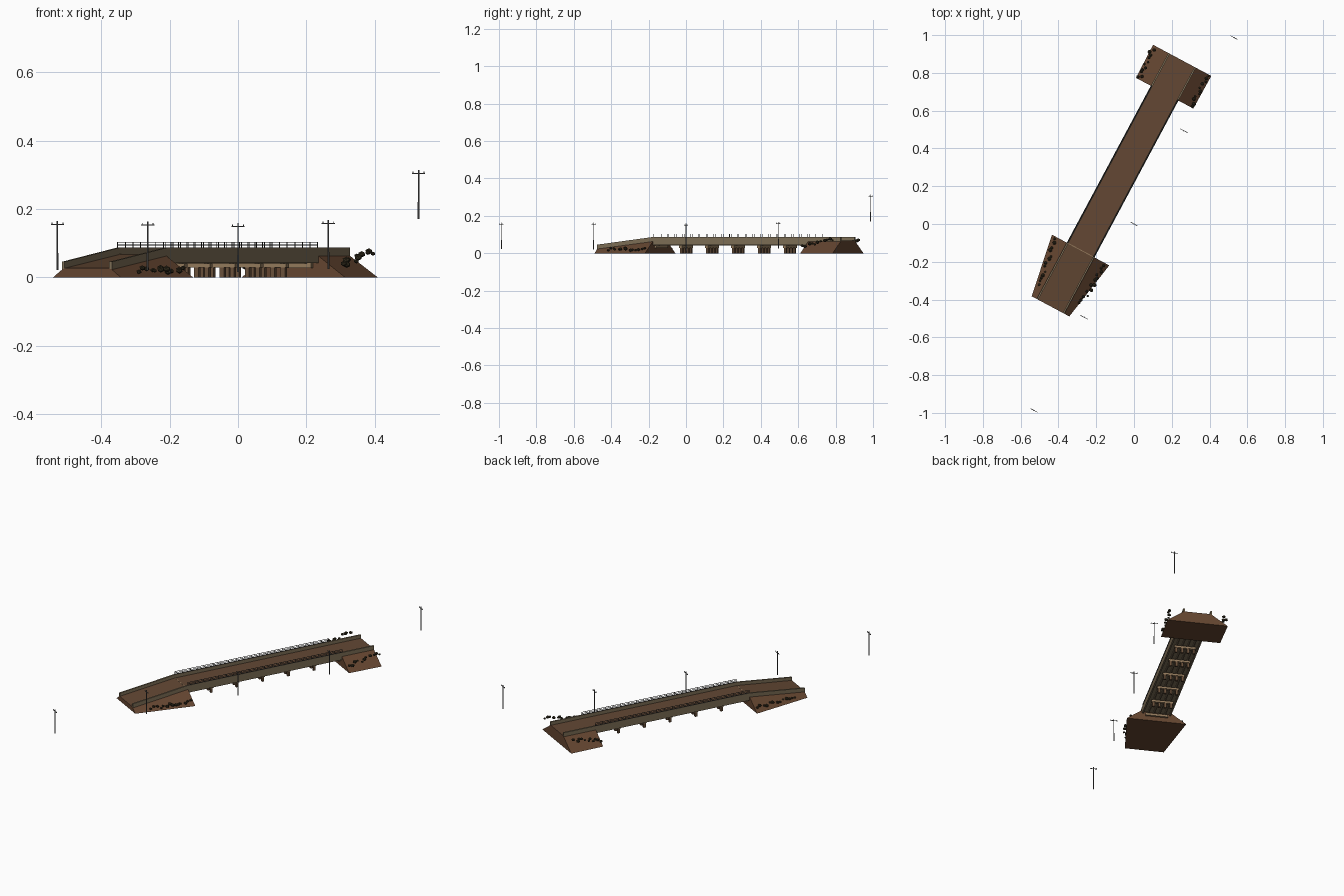
import bpy, bmesh, math, random
from mathutils import Matrix, Vector

random.seed(4)
if "Cube" in bpy.data.objects:
    bpy.data.objects.remove(bpy.data.objects["Cube"])

# Bridge frame: local x runs across the road, local y along it
FRAME = Matrix.Rotation(math.radians(-28.17), 4, 'Z')
MID = -0.184                                  # road centre line across
START, NEAR, FAR, END = -0.593, -0.255, 0.69, 0.884
HALF = 0.08                                   # half road width
LOW, HIGH = 0.025, 0.065                      # road heights


def material(name, *rgb):
    m = bpy.data.materials.new(name)
    m.use_nodes = True
    m.diffuse_color = (*rgb, 1)
    m.node_tree.nodes["Principled BSDF"].inputs["Base Color"].default_value = (*rgb, 1)
    return m


earth = material("brown_earth", 0.13, 0.061, 0.03)
road = material("road_brown", 0.125, 0.064, 0.034)
concrete = material("olive_concrete", 0.21, 0.16, 0.095)
cap_tan = material("tan_concrete", 0.3, 0.2, 0.11)
column_brown = material("column_brown", 0.15, 0.085, 0.045)
rail_dark = material("dark_rail", 0.04, 0.038, 0.035)
metal = material("grey_metal", 0.12, 0.12, 0.12)
leaf = material("dark_foliage", 0.035, 0.027, 0.013)


def finish(bm, name, mat):
    bmesh.ops.recalc_face_normals(bm, faces=bm.faces)
    bm.transform(FRAME)
    me = bpy.data.meshes.new(name)
    bm.to_mesh(me)
    bm.free()
    me.materials.append(mat)
    ob = bpy.data.objects.new(name, me)
    bpy.context.collection.objects.link(ob)
    return ob


def loft(name, mat, stations):
    """Join cross-sections given as (distance along, [(across, height), ...])."""
    bm = bmesh.new()
    rings = [[bm.verts.new((MID + t, s, z)) for t, z in ring] for s, ring in stations]
    for a, b in zip(rings, rings[1:]):
        for i in range(len(a)):
            j = (i + 1) % len(a)
            bm.faces.new((a[i], a[j], b[j], b[i]))
    bm.faces.new(rings[0])
    bm.faces.new(rings[-1])
    return finish(bm, name, mat)


def rect(t0, t1, z0, z1):
    return [(t0, z0), (t1, z0), (t1, z1), (t0, z1)]


def add_box(bm, centre, size):
    m = Matrix.Translation(centre) @ Matrix.Diagonal((*size, 1))
    bmesh.ops.create_cube(bm, size=1, matrix=m)


def bank(base, top):
    return [(-base, 0), (base, 0), (HALF, top), (-HALF, top)]


# Embankments
loft("near_embankment", earth, [(START, bank(0.113, LOW)), (NEAR, bank(0.172, HIGH))])
loft("far_embankment", earth, [(FAR - 0.003, bank(0.172, HIGH)), (END, bank(0.175, HIGH))])

# Road surface and deck slab
W = HALF - 0.004
loft("ramp_road", road, [(START, rect(-W, W, LOW - 0.004, LOW + 0.002)),
                         (NEAR, rect(-W, W, HIGH - 0.004, HIGH + 0.002))])
loft("deck_road", road, [(NEAR, rect(-W, W, HIGH - 0.005, HIGH + 0.002)),
                         (END, rect(-W, W, HIGH - 0.005, HIGH + 0.002))])
loft("deck_slab", concrete, [(NEAR, rect(-W, W, 0.052, 0.06)), (FAR, rect(-W, W, 0.052, 0.06))])
loft("expansion_joint", cap_tan, [(NEAR - 0.002, rect(-W, W, 0.06, 0.068)),
                                  (NEAR + 0.002, rect(-W, W, 0.06, 0.068))])

# Parapets, edge beams and railings on both sides
for side, label in ((-1, "right"), (1, "left")):
    label = "east" if side > 0 else "west"
    a, b = side * (HALF - 0.006), side * (HALF + 0.003)
    loft(label + "_ramp_parapet", concrete, [(START, rect(a, b, LOW - 0.003, LOW + 0.021)),
                                             (NEAR, rect(a, b, HIGH - 0.003, HIGH + 0.022))])
    loft(label + "_deck_parapet", concrete, [(NEAR, rect(a, b, 0.043, 0.087)),
                                             (FAR, rect(a, b, 0.043, 0.087))])
    loft(label + "_end_parapet", concrete, [(FAR, rect(a, b, HIGH - 0.003, 0.087)),
                                            (END, rect(a, b, HIGH - 0.003, 0.087))])
    bm = bmesh.new()
    x, length, count = MID + side * (HALF - 0.001), FAR - NEAR, 20
    for z in (0.095, 0.103):
        add_box(bm, (x, (NEAR + FAR) / 2, z), (0.003, length, 0.0018))
    add_box(bm, (x, (NEAR + FAR) / 2, 0.0875), (0.007, length, 0.0012))
    for i in range(count + 1):
        add_box(bm, (x, NEAR + length * i / count, 0.095), (0.002, 0.002, 0.017))
    finish(bm, label + "_railing", rail_dark)

# Girders under the deck
bm = bmesh.new()
for i in range(4):
    add_box(bm, (MID - 0.048 + 0.032 * i, (NEAR + FAR) / 2, 0.047), (0.007, FAR - NEAR, 0.012))
finish(bm, "deck_girders", concrete)

# Piers: one cap beam on four columns each
SPAN = (FAR - NEAR) / 6
for n in range(1, 6):
    s = NEAR + SPAN * n
    bm = bmesh.new()
    add_box(bm, (MID, s, 0.035), (0.126, 0.018, 0.013))
    finish(bm, f"pier_cap_{n}", cap_tan)
    bm = bmesh.new()
    for i in range(4):
        add_box(bm, (MID - 0.051 + 0.034 * i, s, 0.015), (0.014, 0.013, 0.03))
    finish(bm, f"pier_columns_{n}", column_brown)

# Bearing seats at both abutments
for label, s in (("near_seat", NEAR + 0.006), ("far_seat", FAR - 0.009)):
    loft(label, cap_tan, [(s - 0.006, rect(-0.065, 0.065, 0.028, 0.042)),
                          (s + 0.006, rect(-0.065, 0.065, 0.028, 0.042))])


def bushes(name, start, stop, count):
    """Scatter low-poly bushes between two (across, along, height) points."""
    bm = bmesh.new()
    for i in range(count):
        p = Vector(start).lerp(Vector(stop), (i + random.random() * 0.6) / count)
        p += Vector([random.uniform(-0.011, 0.011), 0, random.uniform(-0.006, 0.006)])
        r = random.uniform(0.007, 0.012)
        m = Matrix.Translation(p) @ Matrix.Diagonal((r, r, r * 0.85, 1))
        bmesh.ops.create_icosphere(bm, subdivisions=1, radius=1, matrix=m)
    finish(bm, name, leaf)


bushes("near_west_bushes", (-0.325, -0.265, 0.025), (-0.288, -0.54, 0.014), 13)
bushes("near_east_bushes", (-0.034, -0.265, 0.022), (-0.05, -0.52, 0.022), 14)
bushes("far_west_bushes", (-0.342, 0.69, 0.035), (-0.35, 0.87, 0.075), 11)
bushes("far_east_bushes", (-0.024, 0.685, 0.035), (-0.022, 0.89, 0.078), 11)

# Utility poles in a straight row beside the bridge
for n, foot in enumerate((0.022, 0.021, 0.016, 0.025, 0.171)):
    bm = bmesh.new()
    y = (n - 2) * 0.56
    for z, h, r in ((0.0715, 0.143, 0.0022), (0.025, 0.05, 0.003)):
        bmesh.ops.create_cone(bm, cap_ends=True, segments=8, radius1=r, radius2=r, depth=h,
                              matrix=Matrix.Translation((0, y, foot + z)))
    add_box(bm, (0, y, foot + 0.133), (0.042, 0.003, 0.0028))
    for t in (-0.018, 0.018):
        add_box(bm, (t, y, foot + 0.136), (0.002, 0.002, 0.005))
    finish(bm, f"utility_pole_{n + 1}", metal)
